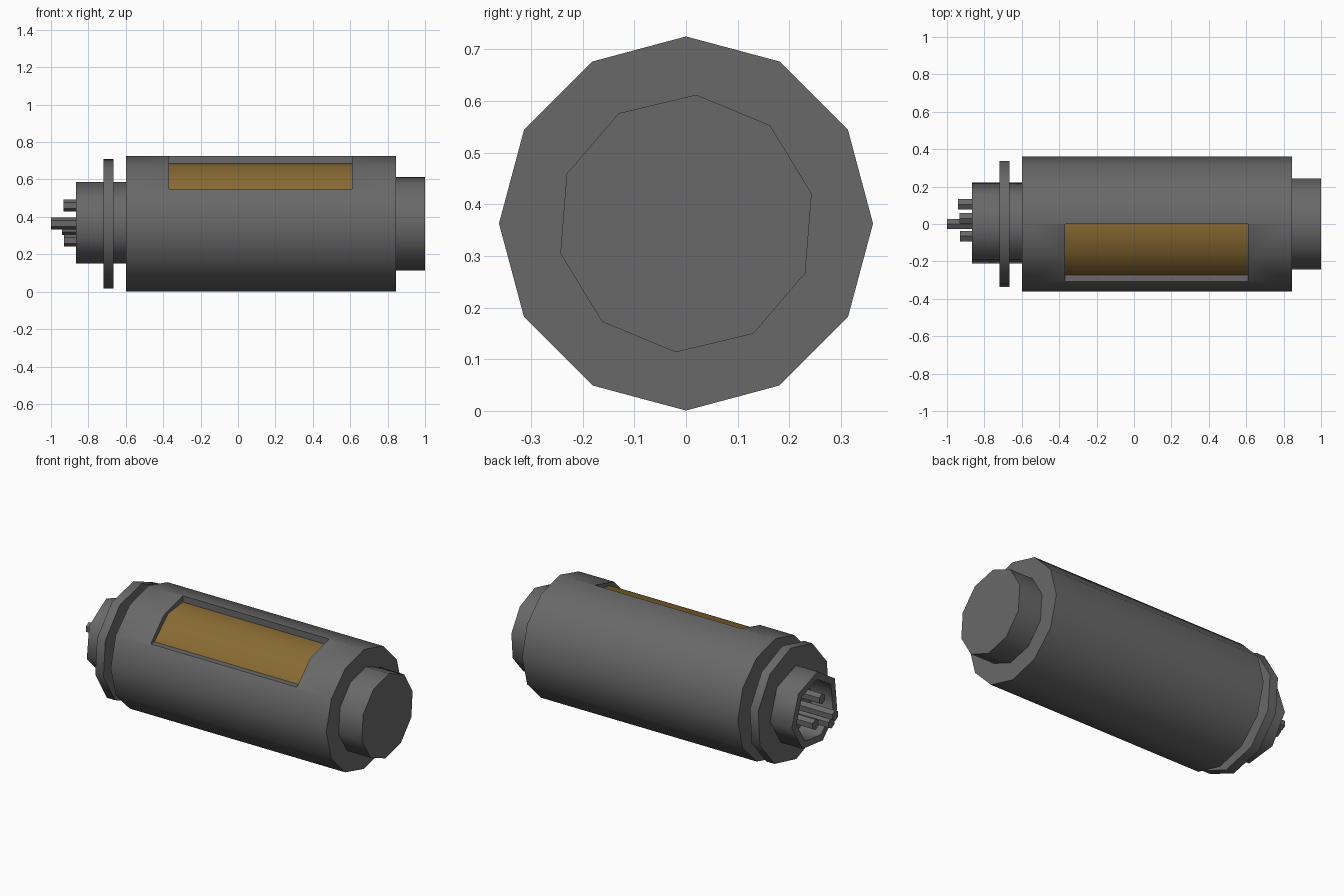
import bpy, bmesh, math

if "Cube" in bpy.data.objects:
    bpy.data.objects.remove(bpy.data.objects["Cube"])

AXIS_Z = 0.363


def material(name, rgb):
    m = bpy.data.materials.new(name)
    m.diffuse_color = (*rgb, 1)
    m.use_nodes = True
    m.node_tree.nodes["Principled BSDF"].inputs["Base Color"].default_value = m.diffuse_color
    return m


grey = material("dark_grey", (0.14, 0.14, 0.14))
gold = material("gold", (0.25, 0.145, 0.033))


def lathe(name, profile, sides, phase=0, mat=grey, y=0, z=AXIS_Z):
    """Low-poly solid of revolution about the x axis; profile is (x, radius)."""
    bm = bmesh.new()
    rings = []
    for x, r in profile:
        angles = [math.radians(phase) + math.tau * i / sides for i in range(sides)]
        rings.append([bm.verts.new((x, y + r * math.cos(a), z + r * math.sin(a))) for a in angles])
    for a, b in zip(rings, rings[1:]):
        for i in range(sides):
            j = (i + 1) % sides
            bm.faces.new((a[i], a[j], b[j], b[i]))
    bm.faces.new(rings[0])
    bm.faces.new(rings[-1])
    bmesh.ops.recalc_face_normals(bm, faces=bm.faces)
    mesh = bpy.data.meshes.new(name)
    bm.to_mesh(mesh)
    bm.free()
    obj = bpy.data.objects.new(name, mesh)
    bpy.context.collection.objects.link(obj)
    mesh.materials.append(mat)
    return obj


def smooth(obj, sides):
    bpy.ops.object.select_all(action='DESELECT')
    obj.select_set(True)
    bpy.context.view_layer.objects.active = obj
    bpy.ops.object.shade_smooth_by_angle(angle=math.radians(360 / sides + 0.5))


# Main body with a window cut out of the upper front
body = lathe("body", [(-0.60, 0.362), (0.845, 0.362)], 12)
bpy.ops.mesh.primitive_cube_add(size=1, location=(0.12, -0.25, 0.80))
cutter = bpy.context.object
cutter.name = "window_cutter"
cutter.scale = (0.98, 0.5, 0.5)
cutter.hide_render = True
cut = body.modifiers.new("window", 'BOOLEAN')
cut.operation = 'DIFFERENCE'
cut.solver = 'EXACT'
cut.object = cutter
bpy.context.view_layer.objects.active = body
bpy.ops.object.modifier_apply(modifier="window")
bpy.data.objects.remove(cutter)
smooth(body, 12)

# Gold core seen through the window
smooth(lathe("core", [(-0.40, 0.338), (0.64, 0.338)], 10, 114.5, gold), 10)

# End cap on the right, flange and hollow socket on the left
smooth(lathe("end_cap", [(0.80, 0.25), (1.0, 0.25)], 10, 85.4), 10)
smooth(lathe("flange", [(-0.72, 0.347), (-0.665, 0.347)], 10, 85.4), 10)
smooth(lathe("socket", [(-0.58, 0.224), (-0.865, 0.224), (-0.865, 0.18), (-0.72, 0.18)], 7, 96.4), 7)

# Connector pins: tip x, y, z
pins = [(-1.0, 0, 0.365), (-0.934, 0.03, 0.46), (-0.929, -0.065, 0.275), (-0.942, 0.105, 0.335)]
for n, (x, y, z) in enumerate(pins, 1):
    lathe(f"pin_{n}", [(x, 0.032), (-0.70, 0.032)], 6, 30, y=y, z=z)
